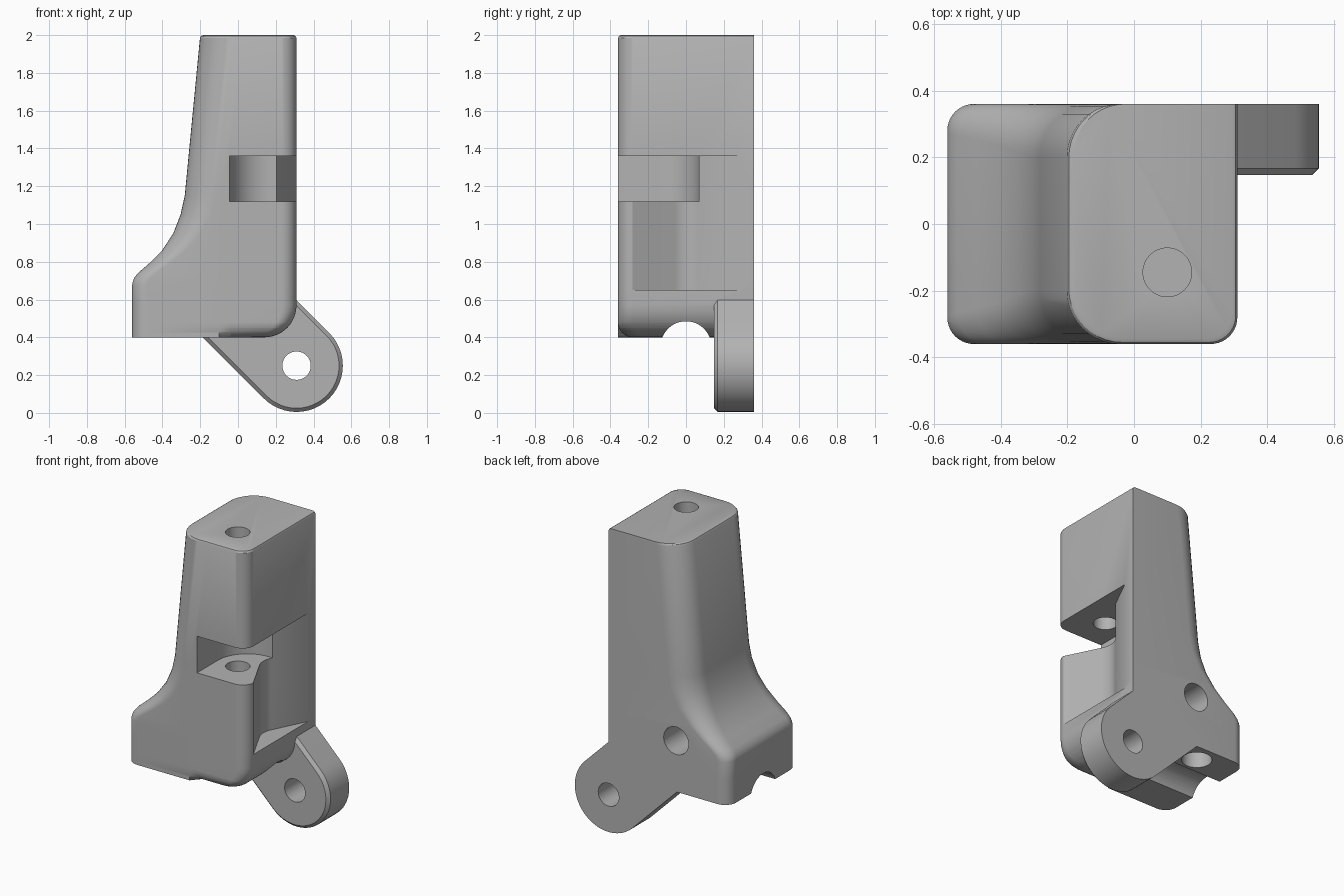
import bpy, bmesh
from math import sin, cos, pi, radians, sqrt

cube = bpy.data.objects.get("Cube")
if cube:
    bpy.data.objects.remove(cube, do_unlink=True)

grey = bpy.data.materials.new("plain grey")
grey.use_nodes = True
grey.diffuse_color = (0.45, 0.45, 0.45, 1)
grey.node_tree.nodes["Principled BSDF"].inputs["Base Color"].default_value = (0.45, 0.45, 0.45, 1)


def arc(cx, cy, r, a0, a1, n=10):
    angles = [radians(a0 + (a1 - a0) * i / n) for i in range(n + 1)]
    return [(cx + r * cos(a), cy + r * sin(a)) for a in angles]


def loft(name, rings):
    """Skin a stack of equal-length rings and cap both ends."""
    bm = bmesh.new()
    loops = [[bm.verts.new(p) for p in ring] for ring in rings]
    n = len(loops[0])
    for low, high in zip(loops, loops[1:]):
        for i in range(n):
            j = (i + 1) % n
            bm.faces.new((low[i], low[j], high[j], high[i]))
    bm.faces.new(loops[0][::-1])
    bm.faces.new(loops[-1])
    bmesh.ops.recalc_face_normals(bm, faces=bm.faces)
    mesh = bpy.data.meshes.new(name)
    bm.to_mesh(mesh)
    bm.free()
    obj = bpy.data.objects.new(name, mesh)
    bpy.context.collection.objects.link(obj)
    mesh.materials.append(grey)
    return obj


PLACE = {"x": lambda a, b, h: (h, a, b),
         "y": lambda a, b, h: (a, h, b),
         "z": lambda a, b, h: (a, b, h)}


def prism(name, outline, axis, h0, h1):
    return loft(name, [[PLACE[axis](a, b, h) for a, b in outline] for h in (h0, h1)])


def rod(name, a, b, r, axis, h0, h1):
    return prism(name, arc(a, b, r, 0, 352.5, 47), axis, h0, h1)


def combine(target, tool, operation):
    mod = target.modifiers.new(tool.name, "BOOLEAN")
    mod.object, mod.operation, mod.solver = tool, operation, "EXACT"
    bpy.context.view_layer.objects.active = target
    bpy.ops.object.modifier_apply(modifier=mod.name)
    bpy.data.objects.remove(tool, do_unlink=True)


# Body: horizontal sections with a flared foot on one side
DEPTH, RIGHT = 0.36, 0.31
flare = [(0.4, -0.56), (0.68, -0.56), (0.695, -0.557), (0.715, -0.55), (0.74, -0.53),
         (0.79, -0.472), (0.86, -0.402), (0.95, -0.343), (1.05, -0.304), (1.15, -0.282), (2.0, -0.2)]


def left_edge(z):
    for (z0, x0), (z1, x1) in zip(flare, flare[1:]):
        if z <= z1:
            return x0 + (x1 - x0) * (z - z0) / (z1 - z0)
    return flare[-1][1]


def drop(z, r):
    """Inset of a bottom fillet of radius r at height z."""
    d = max(0, 0.4 + r - z)
    return r - sqrt(max(0, r * r - d * d))


def section(z, trim=0.0):
    xl, xr = left_edge(z) + trim, RIGHT - drop(z, 0.17) - trim
    r = 0.08 + 0.08 * min(1, max(0, (z - 0.68) / 0.32))
    front = -DEPTH + trim
    inner = front + drop(z, 0.08)
    step = max(-0.1, xl + r + 0.01)
    pts = [(xr, DEPTH)]
    pts += arc(xl + r, DEPTH - r, r, 90, 180)
    pts += arc(xl + r, front + r, r, 180, 270)
    pts += [(step, front), (step + 0.06, inner)]
    pts += arc(xr - 0.08, inner + 0.08, 0.08, 270, 360)
    return [(x, y, z) for x, y in pts]


heights = {0.48 - 0.08 * sin(i * pi / 16) for i in range(9)}
heights |= {0.57 - 0.17 * sin(i * pi / 16) for i in range(7)}
heights |= {z for z, x in flare[1:-1]} | {1.985}
rings = [section(z) for z in sorted(heights)]
rings += [section(1.995, 0.005), section(2.0, 0.015)]
body = loft("bracket_body", rings)


# Hinge lug: slanted rounded arm with a chamfered front rim
def lug_ring(y, r):
    pts = arc(0.31, 0.25, r, -135, 45, 24)
    for side in (1, -1):
        pts.append((-0.043 + side * r * 0.7071, 0.603 + side * r * 0.7071))
    return [(x, y, z) for x, z in pts]


lug = loft("hinge_lug", [lug_ring(0.147, 0.225), lug_ring(0.167, 0.245), lug_ring(DEPTH, 0.245)])
combine(body, lug, "UNION")

# Side pocket with a rounded V section, and the knob slot above it
pocket = [(0.4, -0.465)] + arc(0.3175, 0, 0.134, 206.57, 153.43) + [(0.4, 0.465)]
slot = [(0.5, -0.5), (-0.045, -0.5)] + arc(0.17, -0.145, 0.215, 180, 90, 16) + [(0.5, 0.07)]
cutters = [
    prism("side_pocket", pocket, "z", 0.65, 1.36),
    prism("knob_slot", slot, "z", 1.12, 1.36),
    rod("screw_hole", 0.10, -0.145, 0.073, "z", 0.7, 2.1),
    rod("hinge_hole", 0.31, 0.25, 0.075, "y", 0.0, 0.5),
    rod("back_hole", -0.18, 0.735, 0.09, "y", 0.0, 0.5),
    rod("foot_hole", -0.29, 0.235, 0.09, "z", 0.3, 0.62),
    rod("bottom_groove", 0, 0.351, 0.134, "x", -0.8, 0.8),
]
for cutter in cutters:
    combine(body, cutter, "DIFFERENCE")

# Smooth shading with crisp edges
bpy.ops.object.select_all(action="DESELECT")
body.select_set(True)
bpy.context.view_layer.objects.active = body
bpy.ops.object.shade_smooth_by_angle(angle=radians(28))
